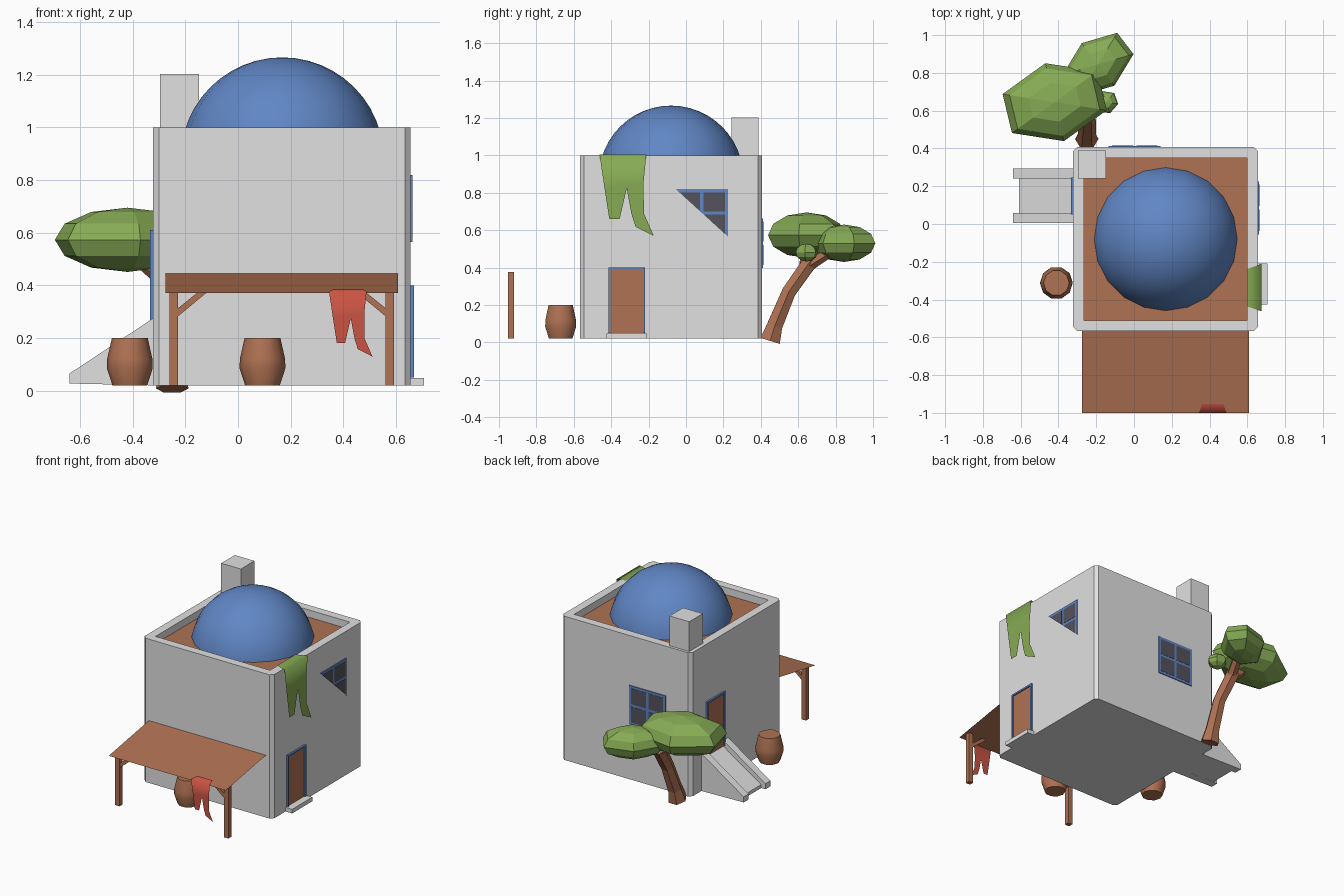
import bpy, bmesh, math
from mathutils import Vector, Matrix

if "Cube" in bpy.data.objects:
    bpy.data.objects.remove(bpy.data.objects["Cube"])


def material(name, r, g, b):
    m = bpy.data.materials.new(name)
    m.diffuse_color = (r, g, b, 1)
    m.use_nodes = True
    m.node_tree.nodes["Principled BSDF"].inputs["Base Color"].default_value = m.diffuse_color
    return m


PLASTER = material("pale plaster", .75, .75, .75)
BROWN = material("clay brown", .43, .168, .086)
BLUE = material("blue paint", .118, .24, .56)
GREEN = material("leaf green", .24, .41, .09)
RED = material("red cloth", .58, .088, .057)
GLASS = material("dark glass", .09, .085, .11)


def finish(name, bm, mats, smooth=None, fix=True):
    if fix:
        bmesh.ops.recalc_face_normals(bm, faces=bm.faces[:])
    me = bpy.data.meshes.new(name)
    bm.to_mesh(me)
    bm.free()
    ob = bpy.data.objects.new(name, me)
    bpy.context.collection.objects.link(ob)
    for m in mats:
        me.materials.append(m)
    if smooth:
        bpy.ops.object.select_all(action='DESELECT')
        ob.select_set(True)
        bpy.context.view_layer.objects.active = ob
        bpy.ops.object.shade_smooth_by_angle(angle=math.radians(smooth))
    return ob


def add_box(bm, lo, hi, mat=0):
    lo, hi = Vector(lo), Vector(hi)
    r = bmesh.ops.create_cube(bm, size=1, matrix=Matrix.Translation((lo + hi) / 2)
                              @ Matrix.Diagonal((*(hi - lo), 1)))
    for f in {f for v in r['verts'] for f in v.link_faces}:
        f.material_index = mat


def box(name, lo, hi, mat):
    bm = bmesh.new()
    add_box(bm, lo, hi)
    return finish(name, bm, [mat])


def prism_y(name, pts, y0, y1, mat):
    """Extrude an x-z outline along y."""
    bm = bmesh.new()
    f = bm.faces.new([bm.verts.new((x, y0, z)) for x, z in pts])
    r = bmesh.ops.extrude_face_region(bm, geom=[f])
    for v in r['geom']:
        if isinstance(v, bmesh.types.BMVert):
            v.co.y = y1
    return finish(name, bm, [mat])


def rings(name, loops, mat, smooth=None):
    """Closed skin over a list of equal-length vertex loops."""
    bm = bmesh.new()
    vs = [[bm.verts.new(p) for p in lp] for lp in loops]
    n = len(vs[0])
    for a, b in zip(vs, vs[1:]):
        for i in range(n):
            j = (i + 1) % n
            bm.faces.new((a[i], a[j], b[j], b[i]))
    bm.faces.new(vs[0])
    bm.faces.new(vs[-1])
    return finish(name, bm, [mat], smooth)


def circle(c, r, n, axis=Vector((0, 0, 1))):
    q = Vector((0, 0, 1)).rotation_difference(axis)
    return [Vector(c) + q @ Vector((r * math.cos(2 * math.pi * i / n),
                                    r * math.sin(2 * math.pi * i / n), 0)) for i in range(n)]


def tube(name, pts, radii, mat, n=6):
    pts = [Vector(p) for p in pts]
    loops = []
    for i, p in enumerate(pts):
        d = pts[min(i + 1, len(pts) - 1)] - pts[max(i - 1, 0)]
        loops.append(circle(p, radii[i], n, d.normalized()))
    return rings(name, loops, mat)


# House body: chamfered corners, parapet and sunken roof terrace
X0, X1, Y0, Y1, Z0, Z1 = -.322, .656, -.567, .407, .02, 1.0
C, W, FLOOR = .022, .057, .95
bm = bmesh.new()
outer = [(X0, Y0 + C), (X0 + C, Y0), (X1 - C, Y0), (X1, Y0 + C),
         (X1, Y1 - C), (X1 - C, Y1), (X0 + C, Y1), (X0, Y1 - C)]
inner = [(X0 + W, Y0 + W), (X1 - W, Y0 + W), (X1 - W, Y1 - W), (X0 + W, Y1 - W)]
bot, top = ([bm.verts.new((x, y, z)) for x, y in outer] for z in (Z0, Z1))
rim, low = ([bm.verts.new((x, y, z)) for x, y in inner] for z in (Z1, FLOOR))
bm.faces.new(bot)
for i in range(8):
    j = (i + 1) % 8
    bm.faces.new((bot[i], bot[j], top[j], top[i]))
for k in range(4):
    m = (k + 1) % 4
    bm.faces.new((top[2 * k], top[2 * k + 1], rim[k]))
    bm.faces.new((top[2 * k + 1], top[(2 * k + 2) % 8], rim[m], rim[k]))
    bm.faces.new((rim[k], rim[m], low[m], low[k]))
bm.faces.new(low).material_index = 1
finish("house_body", bm, [PLASTER, BROWN])

# Roof dome and chimney
bm = bmesh.new()
bmesh.ops.create_uvsphere(bm, u_segments=20, v_segments=24, radius=.386,
                          matrix=Matrix.Translation((.168, -.08, .88)))
bmesh.ops.bisect_plane(bm, geom=bm.verts[:] + bm.edges[:] + bm.faces[:],
                       plane_co=(0, 0, FLOOR), plane_no=(0, 0, 1), clear_inner=True)
finish("roof_dome", bm, [BLUE], 40)
box("chimney", (-.296, .242, FLOOR), (-.148, .388, 1.203), PLASTER)


# Doors: blue frame around a brown leaf
def door(name, wall, s, y0, y1, z0, z1):
    def slab(part, d, a, b, c, e, mat):
        xs = sorted((wall - s * .01, wall + s * d))
        box(name + part, (xs[0], a, c), (xs[1], b, e), mat)
    t = .012
    slab("_leaf", .004, y0 + t, y1 - t, z0, z1 - t, BROWN)
    slab("_jamb_a", .012, y0, y0 + t, z0, z1, BLUE)
    slab("_jamb_b", .012, y1 - t, y1, z0, z1, BLUE)
    slab("_lintel", .012, y0 + t, y1 - t, z1 - t, z1, BLUE)


door("right_door", X1, 1, -.415, -.218, .05, .40)
door("left_door", X0, -1, .05, .247, .24, .61)
box("doorstep", (X1 - .01, -.425, .02), (.706, -.208, .048), PLASTER)


# Windows: blue panel with four dark panes, drawn in local x-z facing -y
def window(name, w, h, matrix, cut=False):
    bm = bmesh.new()
    add_box(bm, (-w / 2, -.006, -h / 2), (w / 2, .004, h / 2))
    f, b = .017, .009
    for sx in (-1, 1):
        for sz in (-1, 1):
            xs = sorted((sx * b, sx * (w / 2 - f)))
            zs = sorted((sz * b, sz * (h / 2 - f)))
            add_box(bm, (xs[0], -.0075, zs[0]), (xs[1], -.005, zs[1]), 1)
    if cut:
        bmesh.ops.bisect_plane(bm, geom=bm.verts[:] + bm.edges[:] + bm.faces[:],
                               plane_co=(0, 0, 0), plane_no=(h, 0, w), clear_inner=True)
    bmesh.ops.transform(bm, matrix=matrix, verts=bm.verts)
    finish(name, bm, [BLUE, GLASS])


window("right_window", .28, .255, Matrix.Translation((X1, .085, .692))
       @ Matrix.Rotation(math.pi / 2, 4, 'Z'), cut=True)
window("back_window", .275, .265, Matrix.Translation((.003, Y1, .53))
       @ Matrix.Rotation(math.pi, 4, 'Z'))

# Ramp with two side walls leading to the left door
for i, y in enumerate((.005, .24)):
    prism_y(f"ramp_side_{i + 1}", [(-.64, .027), (-.64, .065), (X0, .275), (X0, .02)],
            y, y + .053, PLASTER)
prism_y("ramp", [(-.608, .027), (-.608, .05), (X0, .235), (X0, .02)], .058, .24, PLASTER)

# Porch: sloping sheet roof, two posts and braces
bm = bmesh.new()
bm.faces.new([bm.verts.new(p) for p in ((-.275, -1, .37), (.608, -1, .37),
                                        (.608, Y0, .445), (-.275, Y0, .445))])
finish("porch_roof", bm, [BROWN], fix=False)
MID = .1665
for side, s in (("left", -1), ("right", 1)):
    xs = sorted((MID + s * .394, MID + s * .427))
    box(side + "_post", (xs[0], -.952, .02), (xs[1], -.92, .377), BROWN)
    prism_y(side + "_brace", [(MID + s * a, z) for a, z in
                              ((.397, .28), (.397, .311), (.315, .377), (.28, .377))],
            -.947, -.925, BROWN)

# Barrels
for name, x, y in (("side_barrel", -.411, -.312), ("porch_barrel", .093, -.67)):
    rings(name, [circle((x, y, z), r, 10) for r, z in
                 ((.066, .02), (.087, .085), (.086, .12), (.068, .2))], BROWN, 50)

# Hanging trousers: leg outline below a strip folded over the edge
LEGS = [(-.125, 0), (-.10, -.17), (-.073, -.345), (-.018, -.345), (.02, -.18), (.045, -.315),
        (.067, -.385), (.165, -.435), (.112, -.315), (.11, -.15), (.125, 0)]


def trousers(name, place, k, depth, mat):
    bm = bmesh.new()
    vs = [bm.verts.new(place(u * k, 0, v * k)) for u, v in LEGS]
    bm.faces.new(vs)
    back = [bm.verts.new(place(u * k, depth, 0)) for u in (-.1, .1)]
    bm.faces.new((vs[0], vs[-1], back[1], back[0]))
    finish(name, bm, [mat], 100, fix=False)


trousers("green_trousers", lambda u, d, v: (.674 - d, -.337 + u, 1.004 + v), 1, .074, GREEN)
trousers("red_trousers", lambda u, d, v: (.417 + u, -1 + d, .377 + v + d * .17), .57, .048, RED)

# Tree: leaning trunk, branches and flattened low-poly leaf clumps
tube("tree_trunk", [(-.25, .45, .008), (-.25, .475, .09), (-.245, .55, .27), (-.265, .67, .44)],
     [.062, .048, .043, .045], BROWN)
tube("left_branch", [(-.262, .64, .41), (-.40, .66, .53)], [.04, .03], BROWN)
tube("back_branch", [(-.262, .65, .41), (-.19, .83, .52)], [.036, .025], BROWN)
for name, c, size, rot in (("large_leaves", (-.42, .645, .573), (.298, .212, .122), 13.5),
                           ("back_leaves", (-.19, .845, .53), (.21, .142, .1), 37.6),
                           ("small_leaves", (-.148, .645, .48), (.066, .062, .048), 20)):
    bm = bmesh.new()
    bmesh.ops.create_uvsphere(bm, u_segments=6, v_segments=6, radius=1,
                              matrix=Matrix.Translation(c)
                              @ Matrix.Rotation(math.radians(rot), 4, 'Z')
                              @ Matrix.Diagonal((*size, 1)))
    finish(name, bm, [GREEN])
